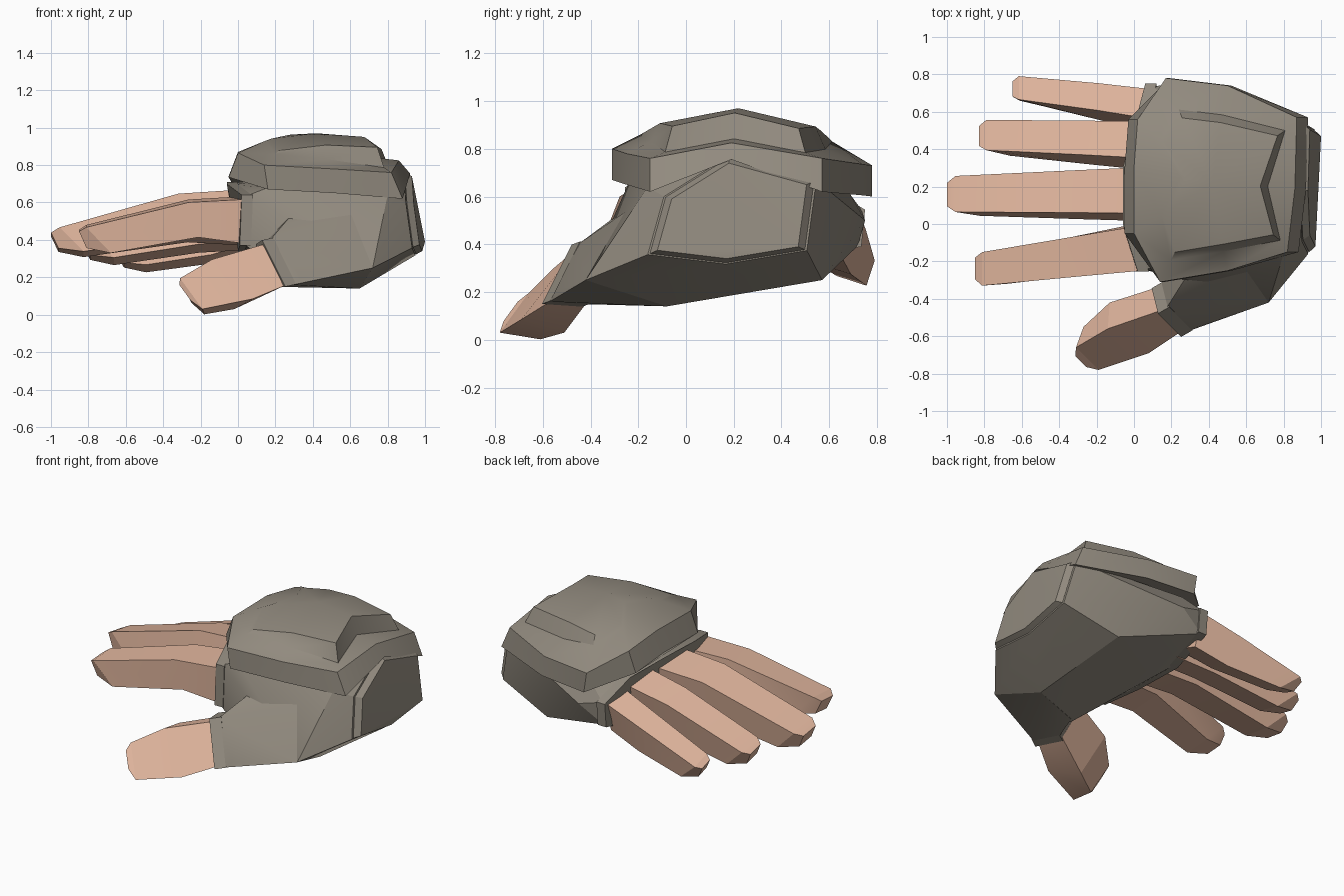
import bpy, bmesh, math
from mathutils import Vector, Matrix

if "Cube" in bpy.data.objects:
    bpy.data.objects.remove(bpy.data.objects["Cube"])


def material(name, rgb):
    m = bpy.data.materials.new(name)
    m.diffuse_color = (*rgb, 1)
    m.use_nodes = True
    m.node_tree.nodes["Principled BSDF"].inputs["Base Color"].default_value = m.diffuse_color
    return m


GLOVE = material("glove grey", (0.285, 0.255, 0.21))
SKIN = material("skin", (0.74, 0.46, 0.335))


def finish(bm, name, mat, angle):
    bmesh.ops.recalc_face_normals(bm, faces=bm.faces[:])
    me = bpy.data.meshes.new(name)
    bm.to_mesh(me)
    bm.free()
    ob = bpy.data.objects.new(name, me)
    bpy.context.collection.objects.link(ob)
    me.materials.append(mat)
    bpy.ops.object.select_all(action='DESELECT')
    ob.select_set(True)
    bpy.context.view_layer.objects.active = ob
    bpy.ops.object.shade_smooth_by_angle(angle=math.radians(angle))


def hull(name, pts, mat, angle=25):
    bm = bmesh.new()
    for p in pts:
        bm.verts.new(p)
    bmesh.ops.convex_hull(bm, input=bm.verts[:])
    junk = [v for v in bm.verts if not v.link_faces]
    bmesh.ops.delete(bm, geom=junk, context='VERTS')
    bmesh.ops.dissolve_limit(bm, angle_limit=math.radians(4), verts=bm.verts[:], edges=bm.edges[:])
    finish(bm, name, mat, angle)


def loft(name, rings, mat, angle=15, crown=None):
    bm = bmesh.new()
    rows = [[bm.verts.new(p) for p in r] for r in rings]
    n = len(rows[0])
    for a, b in zip(rows, rows[1:]):
        for i in range(n):
            j = (i + 1) % n
            bm.faces.new((a[i], a[j], b[j], b[i]))
    bm.faces.new(rows[0])
    if crown is None:
        bm.faces.new(rows[-1])
    else:
        top = bm.verts.new(crown)
        for i in range(n):
            bm.faces.new((rows[-1][i], rows[-1][(i + 1) % n], top))
    finish(bm, name, mat, angle)


def vecs(pts):
    return [Vector(p) for p in pts]


def centre(ring):
    return sum(ring, Vector()) / len(ring)


def resize(ring, factor, shift=(0, 0, 0)):
    c = centre(ring)
    return [c + (p - c) * factor + Vector(shift) for p in ring]


def mix(a, b, t):
    return a + (b - a) * t


# Fingers: tip x, roll, base y range, tip y range, then z ranges at base, knuckle and tip
def finger(name, tip_x, roll, base_y, tip_y, *z_ranges):
    spin = Matrix.Rotation(math.radians(-roll), 3, 'X')
    rings = []
    for t, (z0, z1) in zip((0, 0.37, 0.96), z_ranges):
        y0, y1 = mix(base_y[0], tip_y[0], t), mix(base_y[1], tip_y[1], t)
        xt = mix(0.08, tip_x, t)
        xb = xt + 0.14 * t
        ring = vecs([(xt, y0, z1), (xt, y1, z1), (xb, y1, z0), (xb, y0, z0)])
        c = centre(ring)
        rings.append([c + spin @ (p - c) * (1 - abs(roll) / 250) for p in ring])
    end = resize(rings[-1], 0.65)
    mid_z = centre(end).z
    for i, p in enumerate(end):
        p.x = tip_x + (0.04 if i > 1 else 0)
    loft(name, rings + [end], SKIN)


finger("index_finger", -0.85, -4, (-0.24, 0.01), (-0.33, -0.15), (0.38, 0.63), (0.42, 0.61), (0.335, 0.475))
finger("middle_finger", -1.0, 9, (0.03, 0.29), (0.05, 0.25), (0.38, 0.66), (0.40, 0.635), (0.32, 0.455))
finger("ring_finger", -0.83, 14, (0.31, 0.525), (0.375, 0.55), (0.36, 0.64), (0.345, 0.58), (0.28, 0.41))
finger("little_finger", -0.65, 18, (0.52, 0.70), (0.645, 0.785), (0.35, 0.58), (0.285, 0.50), (0.24, 0.36))

# Thumb: corners run back top, front top, front bottom, back bottom
base = vecs([(0.12, -0.34, 0.36), (0.15, -0.46, 0.38), (0.26, -0.57, 0.16), (0.20, -0.42, 0.15)])
mid = vecs([(-0.13, -0.42, 0.28), (-0.14, -0.56, 0.295), (0.08, -0.69, 0.085), (-0.02, -0.51, 0.03)])
tip = vecs([(-0.27, -0.55, 0.19), (-0.31, -0.66, 0.195), (-0.19, -0.78, 0.03), (-0.18, -0.61, 0.002)])
loft("thumb", [base, mid, tip, resize(tip, 0.5, (-0.04, -0.05, 0.01))], SKIN)

# Thumb cuff, a band wrapped around the thumb root
axis = (centre(base) - centre(mid)).normalized()
cuff = resize(base, 1.13, axis * -0.02 + Vector((0, -0.01, 0.01)))
loft("thumb_cuff", [cuff, resize(base, 1.13, axis * 0.05)], GLOVE, 25)

# Knuckle cuff, a band around the finger openings
knuckles = vecs([
    (0.02, -0.255, 0.64), (-0.06, 0.0, 0.70), (-0.06, 0.30, 0.71), (0.01, 0.56, 0.66), (0.06, 0.75, 0.545),
    (0.06, 0.735, 0.39), (0.0, 0.40, 0.335), (0.0, 0.05, 0.345), (0.01, -0.255, 0.37)])
loft("knuckle_cuff", [knuckles, resize(knuckles, 1, (0.06, 0, 0))], GLOVE, 25)

# Raised panel on the wrist end
panel = vecs([(0.97, -0.12, 0.375), (0.985, 0.17, 0.34), (1.0, 0.47, 0.39),
              (0.94, 0.505, 0.65), (0.93, 0.18, 0.74), (0.94, -0.06, 0.59)])
panel_rim = resize(panel, 1.1, (-0.035, 0, 0))
hull("wrist_panel", panel + panel_rim + [Vector((0.85, 0.2, 0.5))], GLOVE)

# Palm, spanning from the knuckle cuff to the wrist panel
hull("palm", resize(knuckles, 0.97, (0.03, 0, 0)) + resize(panel, 1.13, (-0.04, 0, 0)) + vecs([
    (0.28, -0.25, 0.15), (0.65, -0.08, 0.14), (0.60, 0.57, 0.25), (0.72, -0.42, 0.25), (0.25, 0.75, 0.50),
    (0.20, 0.68, 0.62), (0.16, -0.23, 0.68), (0.50, 0.20, 0.78), (0.80, -0.16, 0.64)]), GLOVE)

# Thumb side of the glove, from the thumb cuff back to the wrist
hull("thumb_base", resize(base, 1.1, axis * 0.03) + vecs([
    (0.34, -0.55, 0.20), (0.72, -0.42, 0.25), (0.65, -0.08, 0.14), (0.30, -0.22, 0.15),
    (0.30, -0.25, 0.55), (0.82, -0.16, 0.60)]), GLOVE)

# Armour plate: outline with rim height, reach of the raised pad, and steepness of its step
outline = [
    (0.14, -0.31, 0.80, 0.70, 0.75), (0.50, -0.25, 0.78, 0.70, 0.4), (0.86, -0.15, 0.75, 0.75, 0.25),
    (0.90, 0.19, 0.815, 0.55, 0.2), (0.91, 0.57, 0.75, 0.72, 0.25), (0.50, 0.74, 0.735, 0.62, 0.4),
    (0.17, 0.78, 0.73, 0.62, 0.7), (0.02, 0.56, 0.83, 0.6, 0.85), (0.0, 0.30, 0.87, 0.3, 0.9),
    (0.0, -0.05, 0.865, 0.55, 0.85)]
hub = Vector((0.40, 0.22, 0))
lip, rim, foot, pad = [], [], [], []
for x, y, z, reach, step in outline:
    edge = Vector((x, y, 0))
    top = mix(hub, edge, reach)
    top.z = 0.97 - 0.65 * (top.y - 0.2) ** 2 - 0.3 * (top.x - 0.42) ** 2
    low = mix(hub, edge, reach + 0.08)
    low.z = mix(z, top.z, step)
    wrist = x > 0.8
    drop = 0.06 if wrist and 0.1 < y < 0.3 else 0.13
    lip.append(edge + Vector((0.02 if x > 0.1 else -0.05, 0, z - drop)))
    rim.append(edge + Vector((-0.04 if wrist else 0, 0, z + (0.01 if wrist else 0))))
    foot.append(low)
    pad.append(top)
loft("hand_plate", [lip, rim, foot, pad], GLOVE, 28, crown=(0.42, 0.22, 0.97))
